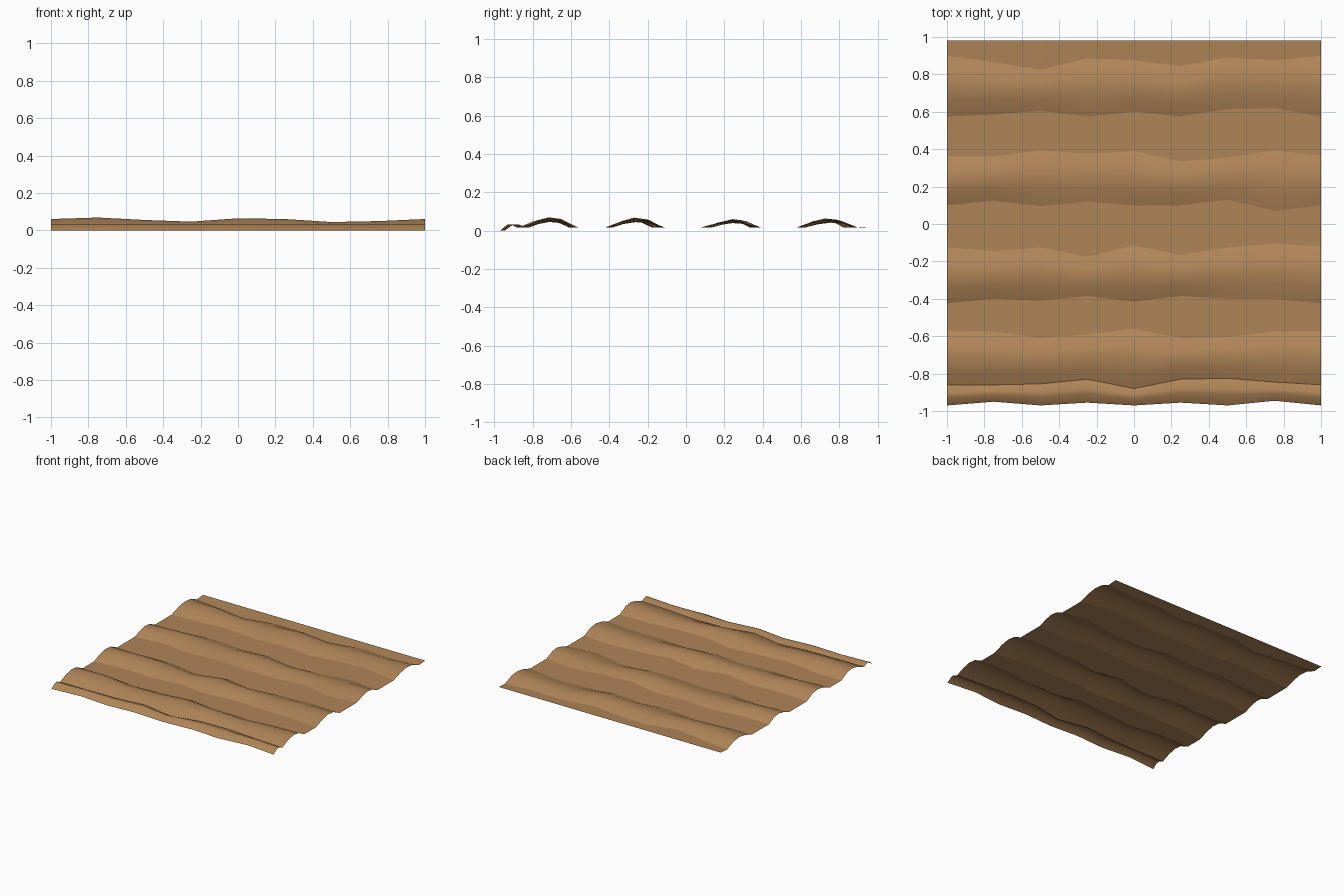
import bpy
import bmesh

if "Cube" in bpy.data.objects:
    bpy.data.objects.remove(bpy.data.objects["Cube"], do_unlink=True)

# Soil colour
soil = bpy.data.materials.new("brown_soil")
soil.use_nodes = True
colour = (0.434, 0.235, 0.098, 1)
soil.diffuse_color = colour
bsdf = soil.node_tree.nodes["Principled BSDF"]
bsdf.inputs["Base Color"].default_value = colour
bsdf.inputs["Roughness"].default_value = 0.9

COLUMNS = 9
GROUND = 0.015
BACK = 0.98

# Wavering edges of the front lip and of each ridge, in hundredths, left to right
front_edge = (-97, -95, -97, -95.5, -97, -95.5, -97, -94.5, -97)
ridge_feet = [
    ((-86, -86, -85.5, -83, -88, -83, -82.5, -84.5, -86),
     (-57, -57.5, -61, -59, -56, -61, -60.5, -57.5, -57.5)),
    ((-42.5, -40, -41, -38.5, -41.5, -38.5, -40, -40, -42.5),
     (-12.5, -14.5, -12.5, -17.5, -11.5, -16.5, -12.5, -10.5, -12)),
    ((10, 12.5, 9.5, 12, 10, 10, 13, 7, 10),
     (36, 36, 39.5, 37.5, 39, 33.5, 35.5, 39.5, 36.5)),
    ((57.5, 58.5, 60.5, 57.5, 60, 57.5, 61.5, 62, 57.5),
     (90, 86.5, 82.5, 88.5, 87.5, 84.5, 89, 87.5, 90)),
]
# Crest heights along x, in thousandths, and how much each ridge keeps of them
crest = (61, 69, 56, 47, 65, 61, 45, 50, 61)
scale = (1.0, 0.98, 0.87, 0.92)
# Ridge cross-section: fraction across, fraction of crest height
section = ((0.27, 0.68), (0.5, 1.0), (0.73, 0.85))


def row(bm, ys, zs):
    """One line of vertices running across the field."""
    return [bm.verts.new((-1 + 2 * i / (COLUMNS - 1), y, z))
            for i, (y, z) in enumerate(zip(ys, zs))]


def level(value):
    return [value] * COLUMNS


bm = bmesh.new()
rows, creases = [], []

# Front lip
lip_front = [y / 100 for y in front_edge]
lip_back = [y / 100 for y in ridge_feet[0][0]]
rows.append(row(bm, lip_front, level(0)))
rows.append(row(bm, [a + (b - a) * 0.4 for a, b in zip(lip_front, lip_back)], level(0.031)))
rows.append(row(bm, [a + (b - a) * 0.62 for a, b in zip(lip_front, lip_back)], level(0.033)))

# Four ridges with level furrows between them
for (south, north), k in zip(ridge_feet, scale):
    south = [y / 100 for y in south]
    north = [y / 100 for y in north]
    creases.append(len(rows))
    rows.append(row(bm, south, level(GROUND)))
    for across, up in section:
        rows.append(row(bm, [a + (b - a) * across for a, b in zip(south, north)],
                        [GROUND + (h * k / 1000 - GROUND) * up for h in crest]))
    creases.append(len(rows))
    rows.append(row(bm, north, level(GROUND)))

# Back strip
rows.append(row(bm, level(BACK), level(0.02)))

# Surface
for near, far in zip(rows, rows[1:]):
    for i in range(COLUMNS - 1):
        face = bm.faces.new((near[i], near[i + 1], far[i + 1], far[i]))
        face.smooth = True

# Crisp creases where ridges meet the furrows
for r in creases:
    for a, b in zip(rows[r], rows[r][1:]):
        bm.edges.get((a, b)).smooth = False

mesh = bpy.data.meshes.new("ploughed_field")
bm.to_mesh(mesh)
bm.free()
mesh.materials.append(soil)
field = bpy.data.objects.new("ploughed_field", mesh)
bpy.context.collection.objects.link(field)
